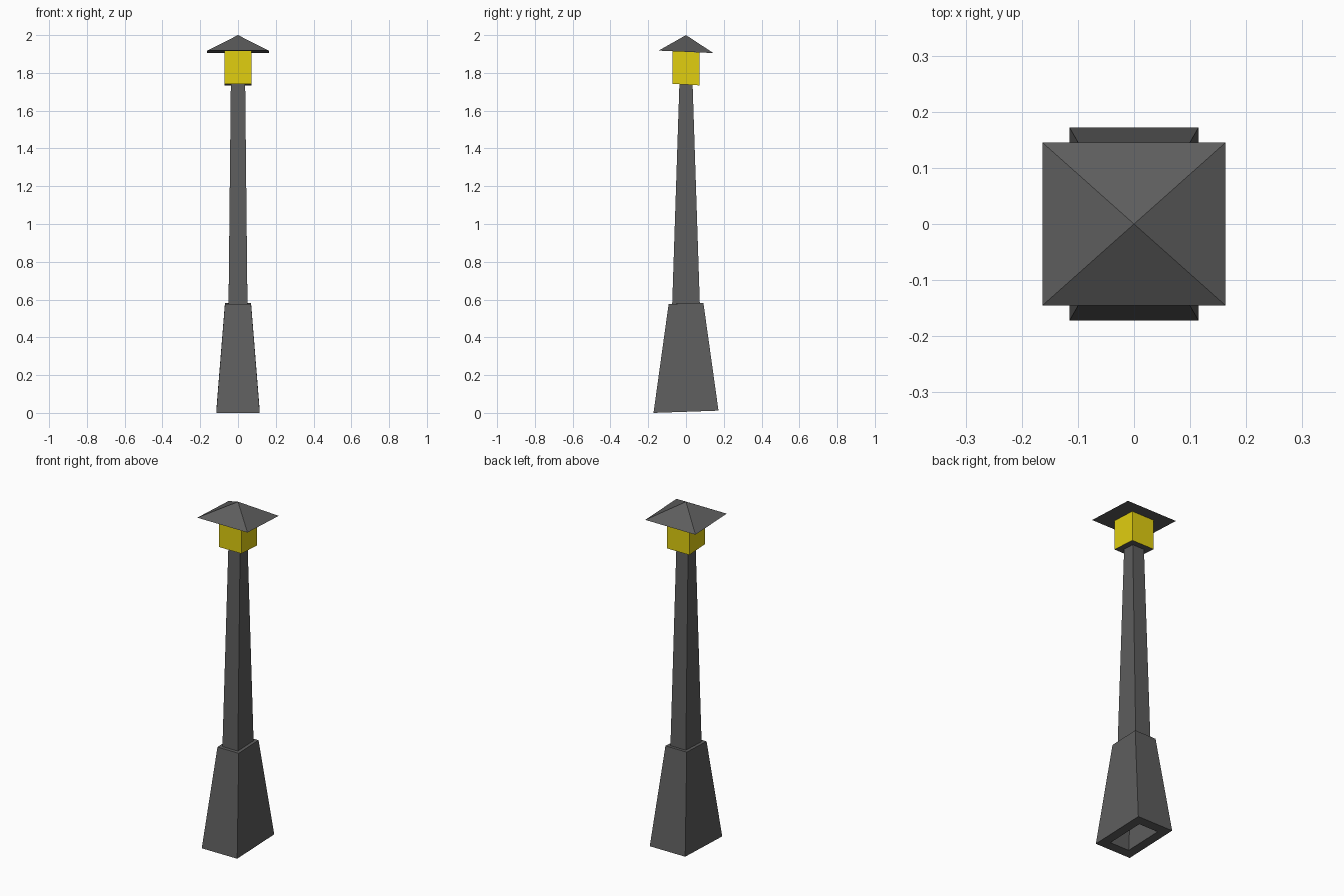
import bpy, bmesh

if "Cube" in bpy.data.objects:
    bpy.data.objects.remove(bpy.data.objects["Cube"])


def material(name, color):
    m = bpy.data.materials.new(name)
    m.diffuse_color = color
    m.use_nodes = True
    m.node_tree.nodes["Principled BSDF"].inputs["Base Color"].default_value = m.diffuse_color
    return m


IRON = material("dark_iron", (0.11, 0.11, 0.11, 1))
GLOW = material("yellow_glass", (0.75, 0.62, 0.005, 1))


def loft(name, rings, mats, cap_first=False, cap_last=False, apex=None):
    """Bridge four-sided rings (half x, half y, z at front, z at back)."""
    bm = bmesh.new()
    loops = [[bm.verts.new((sx * hx, sy * hy, zf if sy < 0 else zb))
              for sx, sy in ((-1, -1), (1, -1), (1, 1), (-1, 1))]
             for hx, hy, zf, zb in rings]
    for a, b in zip(loops, loops[1:]):
        for i in range(4):
            j = (i + 1) % 4
            bm.faces.new((a[i], a[j], b[j], b[i]))
    if cap_first:
        bm.faces.new(loops[0][::-1]).material_index = len(mats) - 1
    if cap_last:
        bm.faces.new(loops[-1]).material_index = len(mats) - 1
    if apex:
        tip = bm.verts.new(apex)
        for i in range(4):
            bm.faces.new((loops[-1][i], loops[-1][(i + 1) % 4], tip))
    me = bpy.data.meshes.new(name)
    bm.to_mesh(me)
    bm.free()
    for m in mats:
        me.materials.append(m)
    ob = bpy.data.objects.new(name, me)
    bpy.context.collection.objects.link(ob)
    return ob


# Hollow pedestal: inner cavity, bottom rim, sloped outside, top ledge
loft("pedestal", [(0.05, 0.073, 0.577, 0.582), (0.062, 0.117, 0.002, 0.01),
                  (0.115, 0.172, 0.0, 0.012), (0.069, 0.092, 0.576, 0.583),
                  (0.05, 0.073, 0.577, 0.582)], [IRON])

# Tapered post
loft("post", [(0.05, 0.073, 0.577, 0.582), (0.038, 0.035, 1.74, 1.737)], [IRON])

# Lantern box with a dark underside
loft("lantern", [(0.072, 0.072, 1.742, 1.734), (0.072, 0.072, 1.915, 1.908)],
     [GLOW, IRON], cap_first=True)

# Pyramid roof with flat underside
loft("roof", [(0.163, 0.145, 1.918, 1.905)], [IRON], cap_first=True,
     apex=(0, 0, 2.0))
